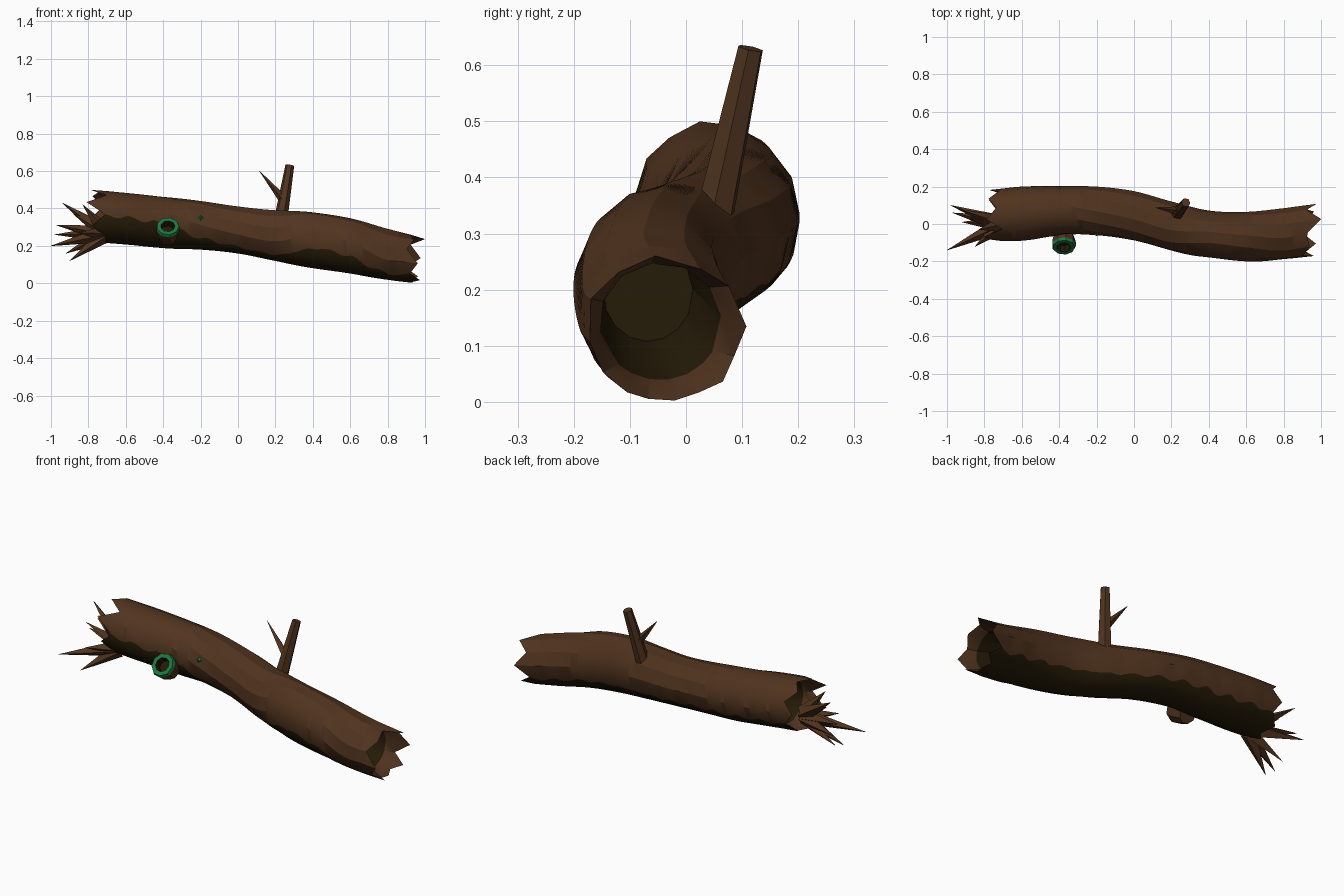
import bpy, bmesh, math, random
from mathutils import Vector

random.seed(4)
cube = bpy.data.objects.get("Cube")
if cube:
    bpy.data.objects.remove(cube)


def material(name, color):
    m = bpy.data.materials.new(name)
    m.use_nodes = True
    m.diffuse_color = (*color, 1)
    m.node_tree.nodes["Principled BSDF"].inputs["Base Color"].default_value = (*color, 1)
    return m


BARK = material("brown bark", (0.082, 0.034, 0.0135))
DARK = material("dark damp wood", (0.018, 0.0105, 0.0022))
GREEN = material("moss green", (0.012, 0.19, 0.05))


def finish(name, bm, mats, smooth=None):
    bmesh.ops.recalc_face_normals(bm, faces=bm.faces)
    me = bpy.data.meshes.new(name)
    bm.to_mesh(me)
    bm.free()
    for m in mats:
        me.materials.append(m)
    ob = bpy.data.objects.new(name, me)
    bpy.context.collection.objects.link(ob)
    if smooth:
        bpy.ops.object.select_all(action='DESELECT')
        ob.select_set(True)
        bpy.context.view_layer.objects.active = ob
        bpy.ops.object.shade_smooth_by_angle(angle=math.radians(smooth))
    return ob


# Log shape sampled every 0.2 along its length, starting at x = -0.8
CENTRE_Y = [.045, .055, .07, .07, .043, -.012, -.055, -.068, -.053, -.03]
CENTRE_Z = [.36, .345, .325, .31, .285, .255, .23, .2, .155, .122]
RADIUS_Y = [.135, .145, .132, .13, .133, .133, .127, .133, .138, .14]
RADIUS_Z = [.142, .14, .14, .13, .127, .137, .15, .148, .138, .125]
FRONT_DAMP = [-6, -6, 2, 28, 42, 44, 14, 20, 44, 30]


def sample(table, x):
    """Catmull-Rom value of a table at x."""
    t = max(0, min(8.999, (x + .8) / .2))
    i = int(t)
    t -= i
    a, b, c, d = (table[max(0, min(9, i + k))] for k in (-1, 0, 1, 2))
    return b + .5 * t * (c - a + t * (2*a - 5*b + 4*c - d + t * (3*(b - c) + d - a)))


def log_point(x, angle, scale=1):
    return Vector((x,
                   sample(CENTRE_Y, x) + scale * sample(RADIUS_Y, x) * math.cos(angle),
                   sample(CENTRE_Z, x) + scale * sample(RADIUS_Z, x) * math.sin(angle)))


UPPER, LOWER = 8, 6
SIDES = UPPER + LOWER


def ring_angles(x):
    """Angles round the log; only corners 0 and UPPER follow the wavy edge of the damp side."""
    wave = math.radians(5 * abs(math.sin(x * 21)) + 3 * math.sin(x * 47))
    back = math.radians(-26)
    front = math.radians(180 + sample(FRONT_DAMP, x))
    up = [back + (front - back) * i / UPPER for i in range(UPPER)]
    low = [front + (back + math.tau - front) * i / LOWER for i in range(LOWER)]
    up[0] -= wave
    low[0] += wave
    return up + low


def build_log():
    bm = bmesh.new()

    def ring(x, scale=1, jag=None):
        return [bm.verts.new(log_point(x + (jag[i] if jag else 0), a, scale))
                for i, a in enumerate(ring_angles(x))]

    # Splinters alternate between long tips and notches
    left = [-random.uniform(.06, .11) if i % 2 else random.uniform(-.03, .01) for i in range(SIDES)]
    right = [random.uniform(.04, .09) if i % 2 else random.uniform(0, .04) for i in range(SIDES)]
    right[3] = .11
    rings = [ring(-.45, .6), ring(-.67, .82), ring(-.71, 1, left)]
    body = 90
    rings += [ring(-.69 + 1.55 * i / body) for i in range(body + 1)]
    rings += [ring(.89, 1, right), ring(.86, .78), ring(.62, .6)]
    last = len(rings) - 2
    for r in range(len(rings) - 1):
        for i in range(SIDES):
            j = (i + 1) % SIDES
            f = bm.faces.new((rings[r][i], rings[r][j], rings[r + 1][j], rings[r + 1][i]))
            inside = r in (0, last)
            rim = r in (1, last - 1)
            f.material_index = int(inside or (not rim and i >= UPPER))
    # Bottoms of the two hollows
    for end in (rings[0], rings[-1]):
        bm.faces.new(end).material_index = 1
    return finish("log", bm, [BARK, DARK], 28)


def tapered(name, base, tip, r1, r2, sides, mat=BARK):
    """Straight tapered stick from base to tip."""
    base, tip = Vector(base), Vector(tip)
    axis = tip - base
    bm = bmesh.new()
    bmesh.ops.create_cone(bm, cap_ends=True, segments=sides, radius1=r1, radius2=r2, depth=axis.length)
    bmesh.ops.transform(bm, matrix=axis.to_track_quat('Z', 'Y').to_matrix().to_4x4(), verts=bm.verts)
    bmesh.ops.translate(bm, vec=(base + tip) / 2, verts=bm.verts)
    return finish(name, bm, [mat])


def build_stub():
    """Hollow broken stub tilted up and forward, with a mossy rim and dark bore."""
    bm = bmesh.new()
    n = 9
    rows = [(.045, -.1), (.062, -.045), (.066, -.012), (.06, .004), (.038, .004), (.033, -.035)]
    colours = [0, 0, 1, 1, 2]
    rings = [[bm.verts.new((r * math.cos(math.tau * i / n), r * math.sin(math.tau * i / n), h))
              for i in range(n)] for r, h in rows]
    for k, colour in enumerate(colours):
        for i in range(n):
            j = (i + 1) % n
            f = bm.faces.new((rings[k][i], rings[k][j], rings[k + 1][j], rings[k + 1][i]))
            f.material_index = colour
    bm.faces.new(rings[0])
    bm.faces.new(rings[-1]).material_index = 2
    ob = finish("hollow_stub", bm, [BARK, GREEN, DARK])
    ob.rotation_euler = (math.radians(50), 0, 0)
    ob.location = (-.375, -.122, .303)


build_log()
build_stub()

# Upright branch with a side twig
tapered("branch", (.225, .048, .32), (.277, .115, .63), .037, .024, 6)
tapered("branch_twig", (.24, .07, .45), (.115, .088, .6), .024, .001, 4)

# Fan of broad splinters at the broken end
TIPS = [(-.94, .08, .43), (-.83, -.03, .42), (-1, -.14, .2), (-.98, .1, .26), (-.9, -.09, .12),
        (-.88, .03, .37), (-.85, -.12, .27), (-.97, .06, .31), (-.92, .01, .16)]
for k, tip in enumerate(TIPS):
    root = Vector((-.70, .0, .265)).lerp(Vector(tip), .12)
    tapered(f"splinter_{k + 1}", root, tip, .04, .0008, 4)

# Small moss sprout on the front of the log
spot = log_point(-.2, math.radians(162))
tapered("moss_sprout", spot, spot + Vector((0, -.01, .004)), .015, .003, 4, GREEN)
